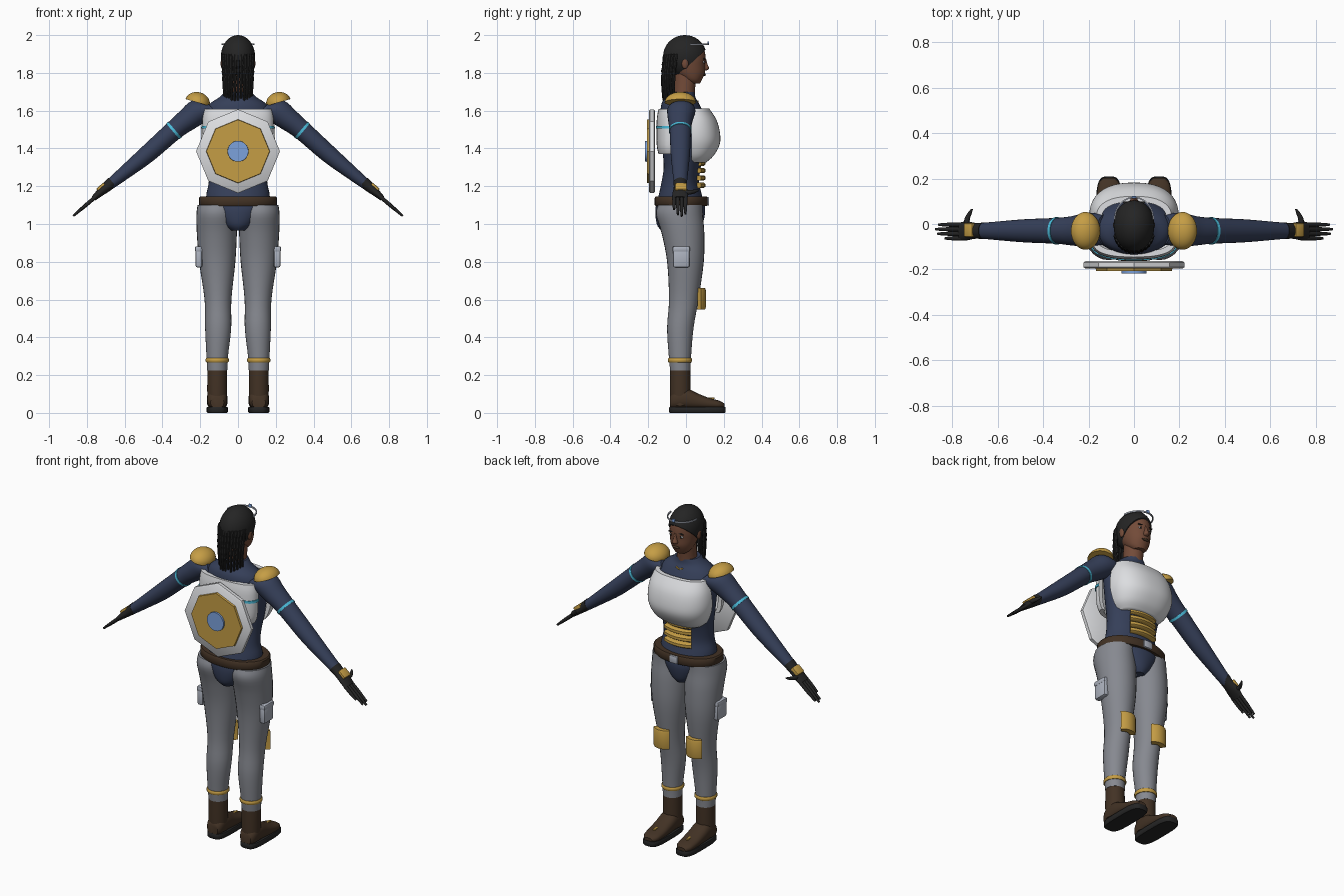
import bpy, bmesh, math
from mathutils import Matrix, Vector

cube = bpy.data.objects.get("Cube")
if cube:
    bpy.data.objects.remove(cube, do_unlink=True)


def material(name, r, g, b):
    m = bpy.data.materials.new(name)
    m.use_nodes = True
    m.diffuse_color = (r, g, b, 1)
    m.node_tree.nodes["Principled BSDF"].inputs["Base Color"].default_value = (r, g, b, 1)
    return m


WHITE = material("armour white", .72, .73, .75)
GREY = material("trouser grey", .24, .25, .28)
STEEL = material("pouch steel", .42, .45, .52)
NAVY = material("suit navy", .036, .05, .1)
GOLD = material("gold", .56, .34, .06)
BROWN = material("leather brown", .055, .032, .018)
CYAN = material("cyan trim", .07, .5, .7)
BLUE = material("shield blue", .2, .36, .72)
BLACK = material("soft black", .018, .018, .018)
SKIN = material("skin brown", .17, .07, .04)
X, Y, Z = Vector((1, 0, 0)), Vector((0, 1, 0)), Vector((0, 0, 1))


def finish(bm, name, mat, mirror=False, angle=40):
    """Turn a bmesh into a smooth shaded object, optionally mirrored in x."""
    bmesh.ops.recalc_face_normals(bm, faces=bm.faces)
    me = bpy.data.meshes.new(name)
    bm.to_mesh(me)
    bm.free()
    me.materials.append(mat)
    for p in me.polygons:
        p.use_smooth = True
    me.set_sharp_from_angle(angle=math.radians(angle))
    ob = bpy.data.objects.new(name, me)
    bpy.context.collection.objects.link(ob)
    if mirror:
        ob.modifiers.new("Mirror", 'MIRROR').use_mirror_merge = False
    return ob


def refine(rings, steps=4):
    """Catmull-Rom interpolation of the ring values."""
    out = []
    for i in range(len(rings) - 1):
        quad = zip(rings[max(i - 1, 0)], rings[i], rings[i + 1], rings[min(i + 2, len(rings) - 1)])
        quad = list(quad)
        for k in range(steps):
            t = k / steps
            out.append([b + .5 * t * (c - a + t * (2 * a - 5 * b + 4 * c - d + t * (3 * (b - c) + d - a)))
                        for a, b, c, d in quad])
    return out + [list(rings[-1])]


def loft(name, rings, mat, u=X, v=Y, n=28, power=2, arc=None, thick=.015, soft=True, mirror=False):
    """Skin rings of (x, y, z, u radius, v radius); an arc in degrees makes a curved plate."""
    bm = bmesh.new()
    rows = []

    def point(r, a, inset):
        c, s = math.cos(a), math.sin(a)
        e = 2 / power
        return (Vector(r[:3]) + u * (r[3] - inset) * math.copysign(abs(c) ** e, c)
                + v * (r[4] - inset) * math.copysign(abs(s) ** e, s))

    for r in refine(rings) if soft and len(rings) > 3 else rings:
        if arc:
            angles = [math.radians(arc[0] + (arc[1] - arc[0]) * i / n) for i in range(n + 1)]
            pts = [point(r, a, 0) for a in angles] + [point(r, a, thick) for a in reversed(angles)]
        else:
            pts = [point(r, math.tau * i / n, 0) for i in range(n)]
        rows.append([bm.verts.new(p) for p in pts])
    for lo, hi in zip(rows, rows[1:]):
        for i in range(len(lo)):
            j = (i + 1) % len(lo)
            bm.faces.new((lo[i], lo[j], hi[j], hi[i]))
    if arc:
        for row in (rows[0], rows[-1]):
            for i in range(n):
                bm.faces.new((row[i], row[i + 1], row[-2 - i], row[-1 - i]))
    else:
        bm.faces.new(rows[0])
        bm.faces.new(rows[-1])
    return finish(bm, name, mat, mirror)


def box(name, loc, size, mat, tilt=0, bevel=.006, mirror=False):
    bm = bmesh.new()
    place = Matrix.Translation(loc) @ Matrix.Rotation(tilt, 4, 'Y') @ Matrix.Diagonal((*size, 1))
    bmesh.ops.create_cube(bm, size=1, matrix=place)
    if bevel:
        bmesh.ops.bevel(bm, geom=bm.edges[:], offset=bevel, segments=2, affect='EDGES', profile=.5)
    return finish(bm, name, mat, mirror)


def ball(name, loc, size, mat, cut=None, tilt=0, mirror=False):
    """Ellipsoid; cut = (point, normal) in ball space keeps the side the normal points to."""
    bm = bmesh.new()
    bmesh.ops.create_uvsphere(bm, u_segments=32, v_segments=20, radius=1)
    bmesh.ops.scale(bm, vec=size, verts=bm.verts)
    if cut:
        bmesh.ops.bisect_plane(bm, geom=bm.verts[:] + bm.edges[:] + bm.faces[:],
                               plane_co=cut[0], plane_no=cut[1], clear_inner=True)
        bmesh.ops.holes_fill(bm, edges=bm.edges[:], sides=0)
    bm.transform(Matrix.Translation(loc) @ Matrix.Rotation(tilt, 4, 'Y'))
    return finish(bm, name, mat, mirror)


# Body suit and neck
loft("torso", [(0, -.03, .965, .05, .10), (0, -.033, 1.0, .10, .122), (0, -.03, 1.08, .16, .132),
               (0, -.03, 1.15, .168, .115), (0, -.03, 1.22, .155, .1), (0, -.02, 1.3, .158, .098),
               (0, -.01, 1.4, .172, .115), (0, -.01, 1.5, .182, .12), (0, -.02, 1.58, .178, .115),
               (0, -.03, 1.635, .15, .1), (0, -.03, 1.67, .1, .08), (0, -.02, 1.7, .068, .066)], NAVY, n=40)
loft("neck", [(0, -.012, 1.66, .058, .058), (0, -.008, 1.72, .054, .056), (0, .0, 1.8, .056, .06)], SKIN)

# Head, face and hair
loft("head", [(0, .045, 1.745, .035, .03), (0, .033, 1.765, .055, .052), (0, .02, 1.8, .069, .08),
              (0, .01, 1.84, .077, .092), (0, 0, 1.88, .081, .104), (0, -.005, 1.93, .076, .098),
              (0, -.01, 1.97, .045, .06)], SKIN, n=32)
loft("nose", [(0, .1, 1.812, .012, .008), (0, .104, 1.823, .017, .018), (0, .1, 1.845, .01, .014),
              (0, .098, 1.875, .007, .008)], SKIN, n=12)
ball("mouth", (0, .098, 1.79), (.025, .007, .007), BROWN)
ball("ear", (.082, -.005, 1.85), (.01, .018, .028), SKIN, mirror=True)
ball("eye_white", (.033, .093, 1.857), (.014, .005, .006), WHITE, mirror=True)
ball("pupil", (.033, .0965, 1.857), (.006, .003, .006), BLACK, mirror=True)
box("eyebrow", (.033, .096, 1.876), (.032, .008, .005), BLACK, tilt=.1, bevel=.001, mirror=True)
ball("hair_cap", (0, -.006, 1.888), (.09, .115, .112), BLACK, cut=((0, .1, .025), (0, -.68, .73)))
for i in range(13):
    t = i / 6 - 1
    bx, by = .08 * math.sin(1.4 * t), -.04 - .07 * math.cos(1.4 * t)
    end = 1.63 + .035 * ((i * 5) % 4) / 3
    strand = []
    for k in range(15):
        f = k / 14
        r = (.0125 if k % 2 else .0095) * (1 - .45 * f)
        strand.append((bx * (1 - .1 * f), by - .014 * math.sin(f * 2.6), 1.9 + (end - 1.9) * f, r, r))
    loft("braid", strand, BLACK, n=8, soft=False)
loft("head_circlet", [(0, .02, 1.947, .088, .1), (0, .02, 1.956, .088, .1)], STEEL, arc=(0, 180), thick=.006)
box("circlet_gem", (0, .118, 1.957), (.02, .01, .018), BLUE, bevel=.003)

# Arms and hands
along, across = Vector((.76, 0, -.65)), Vector((.65, 0, .76))
loft("arm", [(.13, -.025, 1.605, .05, .065), (.2, -.025, 1.6, .068, .075), (.27, -.03, 1.55, .06, .065),
             (.34, -.03, 1.495, .052, .057), (.48, -.03, 1.37, .047, .051), (.6, -.03, 1.272, .036, .041),
             (.69, -.03, 1.2, .027, .033)], NAVY, u=across, v=Y, mirror=True)
loft("arm_band", [(*(Vector((.34, -.03, 1.495)) + along * d), .055, .06) for d in (-.007, .007)],
     CYAN, u=across, v=Y, mirror=True)
loft("palm", [(.665, -.03, 1.222, .031, .036), (.7, -.03, 1.192, .026, .035), (.735, -.03, 1.162, .02, .042),
              (.765, -.033, 1.135, .014, .04)], BLACK, u=across, v=Y, mirror=True)
for i in range(4):
    fy = -.063 + .02 * i
    reach = (.04, .057, .062, .055)[i]
    base = Vector((.755, fy, 1.143))
    loft("finger", [(*(base + along * reach * k * 1.25), r, r) for k, r in enumerate((.0105, .01, .006))],
         BLACK, u=across, v=Y, n=10, mirror=True)
loft("thumb", [(.735, -.01, 1.165, .013, .013), (.735, .02, 1.168, .012, .012), (.725, .045, 1.172, .01, .01),
               (.714, .065, 1.178, .005, .005)], BLACK, u=X, v=Z, n=12, mirror=True)
box("wrist_device", (.724, -.026, 1.194), (.052, .062, .024), GOLD, tilt=.707, mirror=True)
ball("shoulder_pad", (.214, -.03, 1.643), (.066, .083, .055), GOLD, cut=((0, 0, 0), (0, 0, 1)), tilt=-.28, mirror=True)

# Chest and back armour
loft("chest_plate", [(0, .03, 1.325, .13, .075), (0, .03, 1.36, .165, .115), (0, .03, 1.42, .19, .148),
                     (0, .03, 1.48, .197, .15), (0, .03, 1.55, .188, .132), (0, .03, 1.612, .165, .092)],
     WHITE, power=2.4, arc=(0, 180), thick=.025, n=32)
loft("back_plate", [(0, -.075, 1.37, .165, .07), (0, -.075, 1.42, .183, .08), (0, -.075, 1.55, .188, .08),
                    (0, -.075, 1.61, .18, .07)], WHITE, power=2.6, arc=(180, 360), thick=.025)
loft("back_stripe", [(0, -.075, 1.505, .193, .085), (0, -.075, 1.52, .193, .085)],
     CYAN, power=2.6, arc=(180, 360), thick=.008)
for i in range(4):
    z = 1.205 + .039 * i
    loft("belly_bar", [(0, -.02, z - .014, .15, .114), (0, -.02, z - .008, .155, .122),
                       (0, -.02, z + .008, .155, .122), (0, -.02, z + .014, .15, .114)],
         GOLD, arc=(54, 126), thick=.035, n=16, soft=False)
box("collar_clasp", (.011, .061, 1.648), (.024, .012, .006), GOLD, tilt=-.35, bevel=.001, mirror=True)

# Octagonal shield on the back
loft("shield_rim", [(0, -.164, 1.385, .214, .214), (0, -.17, 1.385, .222, .222), (0, -.19, 1.385, .222, .222),
                    (0, -.196, 1.385, .214, .214)], WHITE, u=X, v=Z, n=8, soft=False)
loft("shield_face", [(0, -.19, 1.385, .17, .17), (0, -.207, 1.385, .167, .167)], GOLD, u=X, v=Z, n=8)
loft("shield_boss", [(0, -.2, 1.385, .056, .056), (0, -.217, 1.385, .055, .055)], BLUE, u=X, v=Z)

# Belt, trousers and leg gear
loft("belt", [(0, -.025, 1.095, .2, .136), (0, -.025, 1.102, .206, .141), (0, -.025, 1.138, .206, .141),
              (0, -.025, 1.145, .2, .136)], BROWN, n=40, power=2.2, soft=False)
box("buckle", (0, .113, 1.12), (.055, .02, .045), STEEL)
loft("trouser_leg", [(.11, -.03, 1.1, .104, .118), (.112, -.035, 1.05, .108, .124), (.112, -.016, .95, .106, .113),
                     (.11, -.003, .8, .096, .097), (.106, -.012, .6, .071, .078), (.105, -.03, .45, .069, .07),
                     (.11, -.032, .3, .057, .059), (.11, -.03, .225, .053, .054)], GREY, mirror=True)
box("thigh_pouch", (.207, -.025, .82), (.036, .088, .1), STEEL, bevel=.01, mirror=True)
box("pouch_flap", (.208, -.025, .867), (.04, .092, .03), STEEL, bevel=.008, mirror=True)
loft("knee_pad", [(.108, .03, .548, .07, .071), (.108, .03, .56, .072, .075), (.108, .03, .648, .072, .075),
                  (.108, .03, .66, .07, .071)], GOLD, arc=(42, 138), thick=.03, n=14, soft=False, mirror=True)
loft("ankle_band", [(.11, -.032, .268, .058, .06), (.11, -.032, .273, .062, .064), (.11, -.032, .285, .062, .064),
                    (.11, -.032, .29, .058, .06)], GOLD, soft=False, mirror=True)

# Boots
loft("boot_shaft", [(.11, -.03, .04, .05, .052), (.11, -.03, .12, .053, .055), (.11, -.03, .255, .052, .053)],
     BROWN, mirror=True)
loft("boot_foot", [(.11, -.086, .055, .035, .03), (.11, -.06, .068, .05, .048), (.11, 0, .075, .054, .055),
                   (.11, .06, .062, .054, .042), (.11, .12, .05, .053, .03), (.11, .175, .043, .047, .022),
                   (.11, .203, .038, .025, .012)], BROWN, u=X, v=Z, power=2.4, mirror=True)
loft("boot_sole", [(.11, .06, 0, .052, .146), (.11, .06, .006, .057, .15), (.11, .06, .026, .057, .15),
                   (.11, .06, .032, .054, .147)], BLACK, power=3.5, n=40, soft=False, mirror=True)
box("boot_trim", (.11, .125, .077), (.013, .05, .009), GOLD, bevel=.002, mirror=True)
